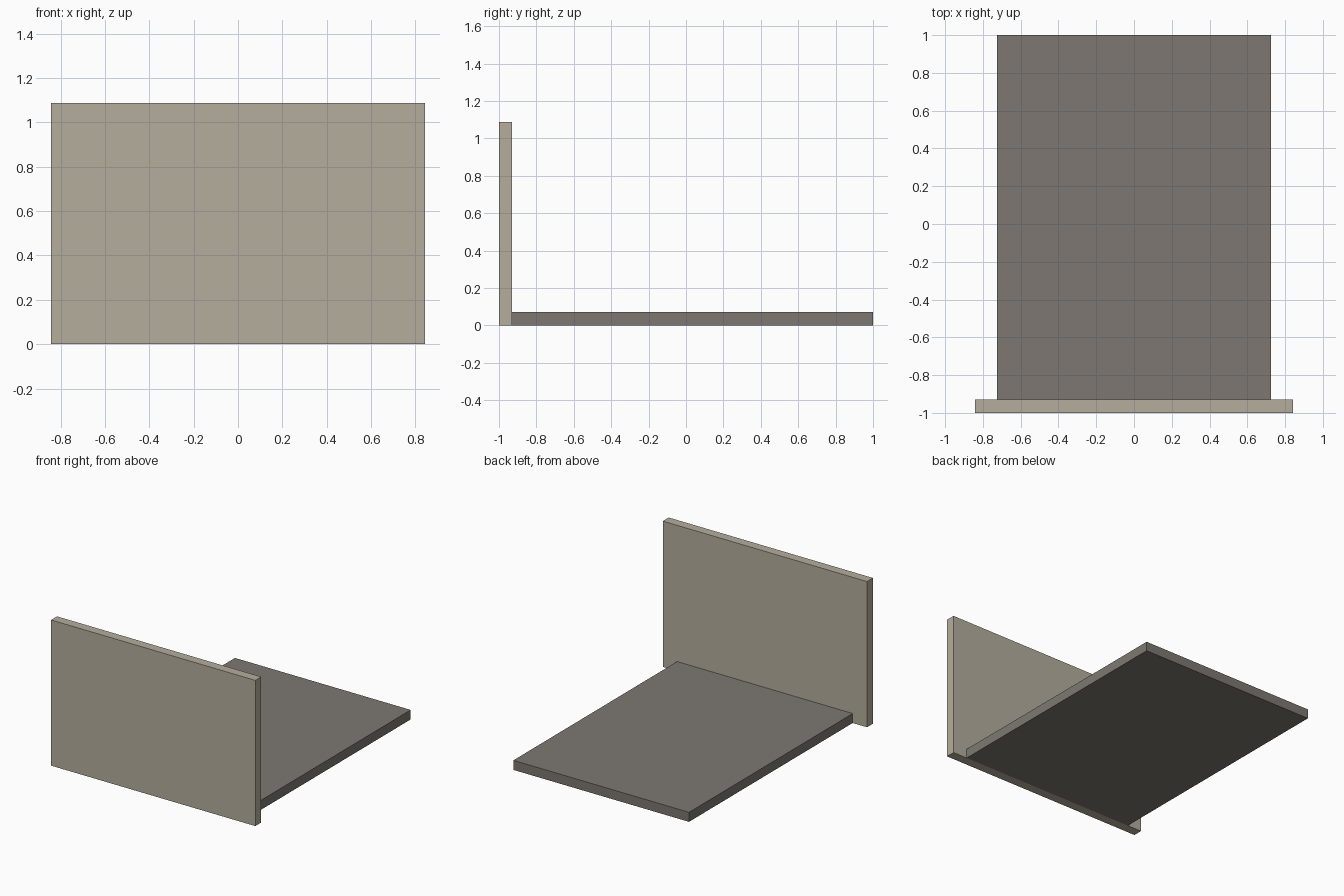
import bpy

if "Cube" in bpy.data.objects:
    bpy.data.objects.remove(bpy.data.objects["Cube"])


def material(name, color):
    mat = bpy.data.materials.new(name)
    mat.diffuse_color = (*color, 1.0)
    mat.use_nodes = True
    mat.node_tree.nodes["Principled BSDF"].inputs["Base Color"].default_value = mat.diffuse_color
    return mat


def box(name, low, high, mat):
    center = [(a + b) / 2 for a, b in zip(low, high)]
    bpy.ops.mesh.primitive_cube_add(size=1, location=center)
    obj = bpy.context.object
    obj.name = name
    obj.scale = [b - a for a, b in zip(low, high)]
    bpy.ops.object.transform_apply(location=False, rotation=False, scale=True)
    obj.data.materials.append(mat)
    return obj


# Upright front panel, wider than the base
box("front_panel", (-0.843, -1.0, 0.0), (0.843, -0.93, 1.087),
    material("light_beige", (0.46, 0.42, 0.34)))

# Flat base board butting against the back of the panel
box("base_board", (-0.725, -0.93, 0.0), (0.725, 1.0, 0.071),
    material("warm_grey", (0.205, 0.187, 0.165)))
